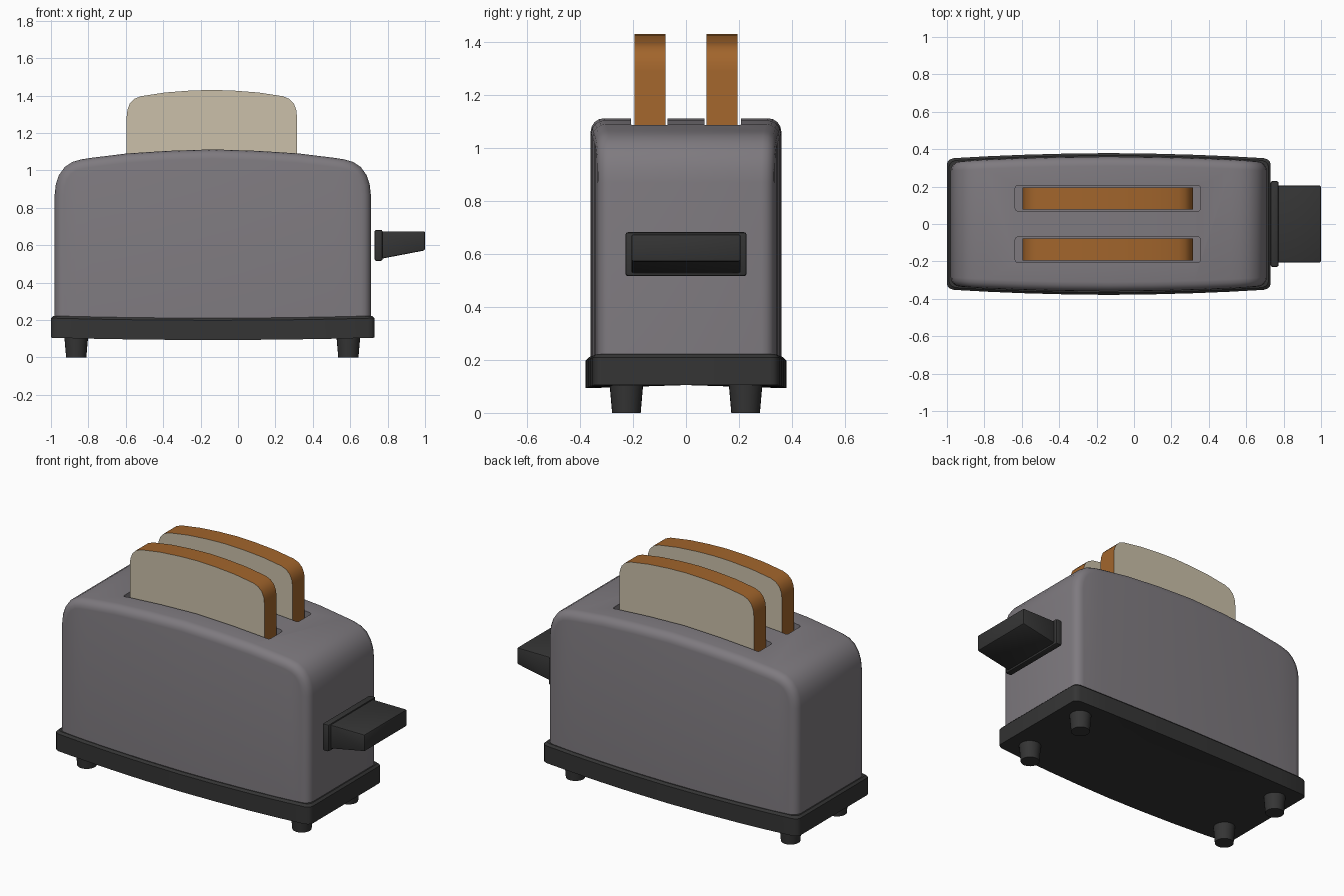
import bpy, bmesh, math
from mathutils import Vector

if "Cube" in bpy.data.objects:
    bpy.data.objects.remove(bpy.data.objects["Cube"])

CX = -0.135  # middle of the casing along x


def material(name, rgb):
    m = bpy.data.materials.new(name)
    m.diffuse_color = (*rgb, 1)
    m.use_nodes = True
    m.node_tree.nodes["Principled BSDF"].inputs["Base Color"].default_value = m.diffuse_color
    return m


STEEL = material("steel", (0.21, 0.195, 0.213))
BLACK = material("black_plastic", (0.035, 0.035, 0.035))
CRUMB = material("crumb", (0.60, 0.53, 0.40))
CRUST = material("crust", (0.36, 0.13, 0.025))


def finish(name, bm, mats, smooth=True):
    bmesh.ops.recalc_face_normals(bm, faces=bm.faces)
    me = bpy.data.meshes.new(name)
    bm.to_mesh(me)
    bm.free()
    ob = bpy.data.objects.new(name, me)
    bpy.context.collection.objects.link(ob)
    for m in mats:
        me.materials.append(m)
    if smooth:
        shade(ob)
    return ob


def activate(ob):
    bpy.ops.object.select_all(action='DESELECT')
    ob.select_set(True)
    bpy.context.view_layer.objects.active = ob


def shade(ob):
    activate(ob)
    bpy.ops.object.shade_smooth_by_angle(angle=math.radians(32))


def add_box(bm, lo, hi):
    verts = bmesh.ops.create_cube(bm, size=1)['verts']
    for v in verts:
        v.co = [lo[i] + (v.co[i] + 0.5) * (hi[i] - lo[i]) for i in range(3)]
    return verts


def bridge(bm, a, b, closed=False):
    n = len(a)
    for i in range(n if closed else n - 1):
        j = (i + 1) % n
        bm.faces.new((a[i], a[j], b[j], b[i]))


def mirrored(half):
    """Left half of an arch, last point on the centre line -> full arch."""
    return half + [(-x, z) for x, z in reversed(half[:-1])]


# Casing: arched profile, swept across y with rounded, slightly bulging sides
R, BOTTOM = 0.05, 0.15
prof = mirrored([(-0.845, BOTTOM), (-0.845, 0.87), (-0.839, 0.925), (-0.822, 0.975),
                 (-0.792, 1.017), (-0.75, 1.045), (-0.70, 1.059), (-0.655, 1.066),
                 (-0.46, 1.090), (-0.24, 1.104), (0, 1.112)])
pts = [Vector(p) for p in prof]
N = len(pts)
inward = []
for i in range(N):
    t = Vector((0, 0))
    if i > 0:
        t += (pts[i] - pts[i - 1]).normalized()
    if i < N - 1:
        t += (pts[i + 1] - pts[i]).normalized()
    t.normalize()
    inward.append(Vector((t.y, -t.x)))

bm = bmesh.new()
angles = [math.radians(a) for a in (90, 67.5, 45, 22.5, 0)]
layers = []
for side, arc in ((-1, angles), (1, angles[::-1])):
    for a in arc:
        row = []
        for p, n in zip(pts, inward):
            q = p + n * R * (1 - math.cos(a))
            h = 0.335 + 0.025 * (1 - (p.x / 0.845) ** 2)
            row.append(bm.verts.new((q.x + CX, side * (h - R * (1 - math.sin(a))), q.y)))
        layers.append(row)
for a, b in zip(layers, layers[1:]):
    bridge(bm, a, b)
for row in (layers[0], layers[-1]):
    foot = [row[0]] + [bm.verts.new((v.co.x, v.co.y, BOTTOM)) for v in row[2:-2]] + [row[-1]]
    bridge(bm, row[1:-1], foot)
bmesh.ops.holes_fill(bm, edges=[e for e in bm.edges if e.is_boundary], sides=0)
casing = finish("casing", bm, [STEEL], smooth=False)

# Bread slots cut into the casing
bm = bmesh.new()
for s in (-1, 1):
    add_box(bm, (-0.635, s * 0.138 - 0.069, 0.4), (0.355, s * 0.138 + 0.069, 1.3))
upright = [e for e in bm.edges if abs(e.verts[0].co.z - e.verts[1].co.z) > 0.5]
bmesh.ops.bevel(bm, geom=upright, offset=0.015, segments=3, affect='EDGES', profile=0.5)
cutter = finish("slot_cutter", bm, [STEEL], smooth=False)
cutter.hide_render = True
mod = casing.modifiers.new("slots", 'BOOLEAN')
mod.object = cutter
mod.solver = 'EXACT'
activate(casing)
bpy.ops.object.modifier_apply(modifier=mod.name)
bpy.data.objects.remove(cutter)
shade(casing)

# Base tray: rings along x, bowed front and back with a slight sag
bm = bmesh.new()
B = 0.012
half = [(-0.865, 0.320), (-0.861, 0.334), (-0.850, 0.345), (-0.83, 0.352),
        (-0.65, 0.362), (-0.46, 0.370), (-0.24, 0.376), (0, 0.379)]
rings = []
for x, h in half + [(-x, h) for x, h in reversed(half[:-1])]:
    sag = 0.012 * (1 - (x / 0.865) ** 2)
    zb, zt = 0.105 - sag, 0.222 - sag
    xi = x * (1 - B / 0.865)
    ring = [(x, -h, zb), (x, 0, 0.105), (x, h, zb), (x, h, zt - B),
            (xi, h - B, zt), (xi, -h + B, zt), (x, -h, zt - B)]
    rings.append([bm.verts.new((px + CX, py, pz)) for px, py, pz in ring])
for a, b in zip(rings, rings[1:]):
    bridge(bm, a, b, closed=True)
for r in (rings[0], rings[-1]):
    bm.faces.new((r[0], r[1], r[2], r[3], r[6]))
    bm.faces.new((r[3], r[4], r[5], r[6]))
finish("base_tray", bm, [BLACK])

# Four tapered feet
for xn, x in (("left", -0.865), ("right", 0.59)):
    for yn, y in (("front", -0.225), ("back", 0.225)):
        bm = bmesh.new()
        bmesh.ops.create_cone(bm, cap_ends=True, segments=24, radius1=0.054,
                              radius2=0.064, depth=0.115)
        bmesh.ops.translate(bm, verts=bm.verts, vec=(x, y, 0.0575))
        finish(f"foot_{yn}_{xn}", bm, [BLACK])

# Two slices of toast: crumb faces with a browned crust around the rim
slice_prof = mirrored([(-0.455, 0.45), (-0.455, 1.29), (-0.451, 1.325), (-0.438, 1.358),
                       (-0.414, 1.382), (-0.38, 1.396), (-0.25, 1.416), (-0.12, 1.426),
                       (0, 1.43)])
for name, y in (("toast_front", -0.136), ("toast_back", 0.136)):
    bm = bmesh.new()
    a, b = [[bm.verts.new((x - 0.14, y + d, z)) for x, z in slice_prof]
            for d in (-0.059, 0.059)]
    bridge(bm, a, b, closed=True)
    for f in bm.faces:
        f.material_index = 1
    bm.faces.new(a)
    bm.faces.new(b)
    finish(name, bm, [CRUMB, CRUST])

# Lever: bevelled back plate and a tapered paddle
bm = bmesh.new()
add_box(bm, (0.73, -0.229, 0.516), (0.773, 0.229, 0.682))
bmesh.ops.bevel(bm, geom=bm.edges[:], offset=0.01, segments=2, affect='EDGES', profile=0.5)
finish("lever_plate", bm, [BLACK])

bm = bmesh.new()
for v in add_box(bm, (0.765, -0.206, 0.527), (1.0, 0.206, 0.674)):
    if v.co.x > 0.9 and v.co.z < 0.6:
        v.co.z = 0.572
bmesh.ops.bevel(bm, geom=bm.edges[:], offset=0.008, segments=2, affect='EDGES', profile=0.5)
finish("lever_paddle", bm, [BLACK])
